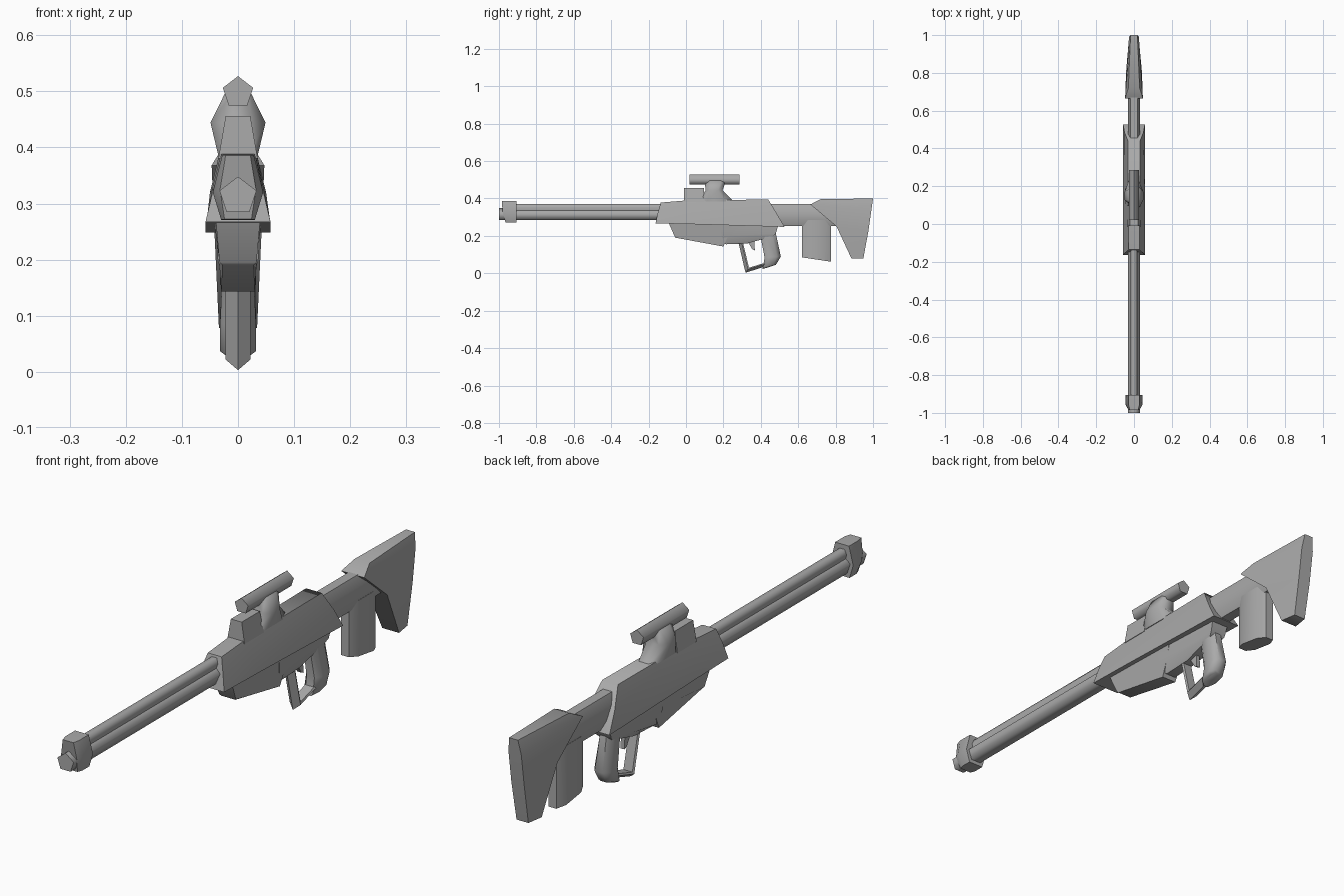
import bpy, bmesh, math
from mathutils import Vector

cube = bpy.data.objects.get("Cube")
if cube:
    bpy.data.objects.remove(cube, do_unlink=True)

grey = bpy.data.materials.new("plain grey")
grey.use_nodes = True
COLOUR = (0.40, 0.40, 0.40, 1)
grey.diffuse_color = COLOUR
grey.node_tree.nodes["Principled BSDF"].inputs["Base Color"].default_value = COLOUR


def mirror_ring(half):
    """Close a half outline (x >= 0) by mirroring it across x = 0."""
    return list(half) + [(-x, y, z) for x, y, z in reversed(half) if x > 0]


def loft(name, rings, angle=60, closed=False):
    """Skin matching rings into one solid, smooth except at sharp edges."""
    bm = bmesh.new()
    loops = [[bm.verts.new(p) for p in ring] for ring in rings]
    n = len(loops[0])
    pairs = list(zip(loops, loops[1:]))
    if closed:
        pairs.append((loops[-1], loops[0]))
    for a, b in pairs:
        for i in range(n):
            j = (i + 1) % n
            bm.faces.new((a[i], a[j], b[j], b[i]))
    if not closed:
        bm.faces.new(loops[0])
        bm.faces.new(loops[-1])
    bmesh.ops.recalc_face_normals(bm, faces=bm.faces)
    mesh = bpy.data.meshes.new(name)
    bm.to_mesh(mesh)
    bm.free()
    mesh.materials.append(grey)
    mesh.shade_smooth()
    mesh.set_sharp_from_angle(angle=math.radians(angle))
    obj = bpy.data.objects.new(name, mesh)
    bpy.context.collection.objects.link(obj)
    return obj


def tube(name, y0, y1, half, angle=75):
    """Straight bar along y from a half section of (x, z) points."""
    loft(name, [mirror_ring([(x, y, z) for x, z in half]) for y in (y0, y1)], angle)


def pentagon(w, z0, z1):
    """Half of a five-sided section with its point up."""
    return [(w * 0.62, z0), (w, z0 + (z1 - z0) * 0.6), (0, z1)]


def block(name, levels, chamfer=0.0, angle=60):
    """Upright part; each level is (half width front, half width rear, front (y, z), rear (y, z))."""
    rings = []
    for wf, wr, f, r in levels:
        f, r = Vector(f), Vector(r)
        half = [(wf, *f), (wr, *r)]
        if chamfer:
            half = [(wf * 0.5, *f), (wf, *f.lerp(r, chamfer)),
                    (wr, *f.lerp(r, 1 - chamfer)), (wr * 0.5, *r)]
        rings.append(mirror_ring(half))
    return loft(name, rings, angle)


# Barrel, upper rod and muzzle collar
tube("barrel", -1.0, -0.10, pentagon(0.033, 0.285, 0.348))
tube("upper_rod", -0.95, -0.10, [(0.012, 0.325), (0.018, 0.352), (0.010, 0.370)])
loft("muzzle_collar", [
    mirror_ring([(0.024, -0.965, 0.272), (0.032, -0.98, 0.325), (0.022, -0.985, 0.386)]),
    mirror_ring([(0.030, -0.945, 0.271), (0.045, -0.955, 0.320), (0.028, -0.960, 0.387)]),
    mirror_ring([(0.030, -0.905, 0.271), (0.045, -0.905, 0.320), (0.028, -0.905, 0.387)])], 50)

# Receiver with slanted ends
loft("receiver", [
    mirror_ring([(0.058, -0.163, 0.267), (0.044, -0.15, 0.326), (0.028, -0.135, 0.378)]),
    mirror_ring([(0.058, 0.02, 0.263), (0.046, 0.02, 0.326), (0.030, 0.02, 0.391)]),
    mirror_ring([(0.058, 0.527, 0.248), (0.050, 0.485, 0.32), (0.032, 0.440, 0.394)])], 60)

# Lower housing in front and the narrower trigger housing behind it
block("lower_housing", [
    (0.040, 0.042, (-0.095, 0.275), (0.25, 0.265)),
    (0.033, 0.035, (-0.060, 0.195), (0.235, 0.22)),
    (0.028, 0.030, (-0.055, 0.190), (0.200, 0.143))], angle=40)
block("trigger_housing", [
    (0.040, 0.036, (0.18, 0.27), (0.495, 0.262)),
    (0.036, 0.032, (0.19, 0.20), (0.480, 0.212)),
    (0.026, 0.026, (0.205, 0.158), (0.465, 0.198)),
    (0.020, 0.020, (0.215, 0.155), (0.330, 0.160))], angle=50)

# Grip, trigger and pointed trigger guard
block("grip", [
    (0.026, 0.026, (0.395, 0.215), (0.480, 0.215)),
    (0.032, 0.032, (0.420, 0.085), (0.507, 0.090)),
    (0.032, 0.032, (0.412, 0.032), (0.485, 0.052)),
    (0.020, 0.020, (0.408, 0.022), (0.480, 0.045))], chamfer=0.25, angle=50)
block("trigger", [
    (0.008, 0.008, (0.320, 0.185), (0.365, 0.190)),
    (0.008, 0.008, (0.355, 0.128), (0.368, 0.122))])
outer = [(0.278, 0.175), (0.318, 0.003), (0.435, 0.040)]
inner = [(0.302, 0.175), (0.337, 0.030), (0.435, 0.060)]
loft("trigger_guard", [
    [(0, *o), (0.022, *Vector(o).lerp(Vector(i), 0.7)), (0.018, *i),
     (-0.018, *i), (-0.022, *Vector(o).lerp(Vector(i), 0.7))]
    for o, i in zip(outer, inner)], 50)

# Rear tube, rear magazine and shoulder stock
tube("rear_tube", 0.42, 0.86,
     [(0.020, 0.254), (0.031, 0.285), (0.031, 0.335), (0.018, 0.370)], 50)
block("rear_magazine", [
    (0.032, 0.032, (0.620, 0.285), (0.775, 0.285)),
    (0.032, 0.032, (0.620, 0.085), (0.775, 0.062))], chamfer=0.22, angle=40)
block("stock", [
    (0.030, 0.018, (0.720, 0.396), (1.000, 0.400)),
    (0.047, 0.026, (0.665, 0.368), (0.992, 0.345)),
    (0.042, 0.026, (0.805, 0.250), (0.975, 0.225)),
    (0.034, 0.024, (0.885, 0.078), (0.948, 0.078))], angle=70)

# Sight block, scope mount and scope
block("sight_block", [
    (0.035, 0.035, (-0.012, 0.380), (0.100, 0.380)),
    (0.022, 0.022, (-0.010, 0.456), (0.095, 0.456))])
block("scope_mount", [
    (0.035, 0.035, (0.065, 0.385), (0.255, 0.385)),
    (0.049, 0.049, (0.105, 0.444), (0.195, 0.444)),
    (0.024, 0.024, (0.100, 0.495), (0.215, 0.495))], chamfer=0.25, angle=70)
tube("scope", 0.02, 0.285, pentagon(0.027, 0.475, 0.527))
